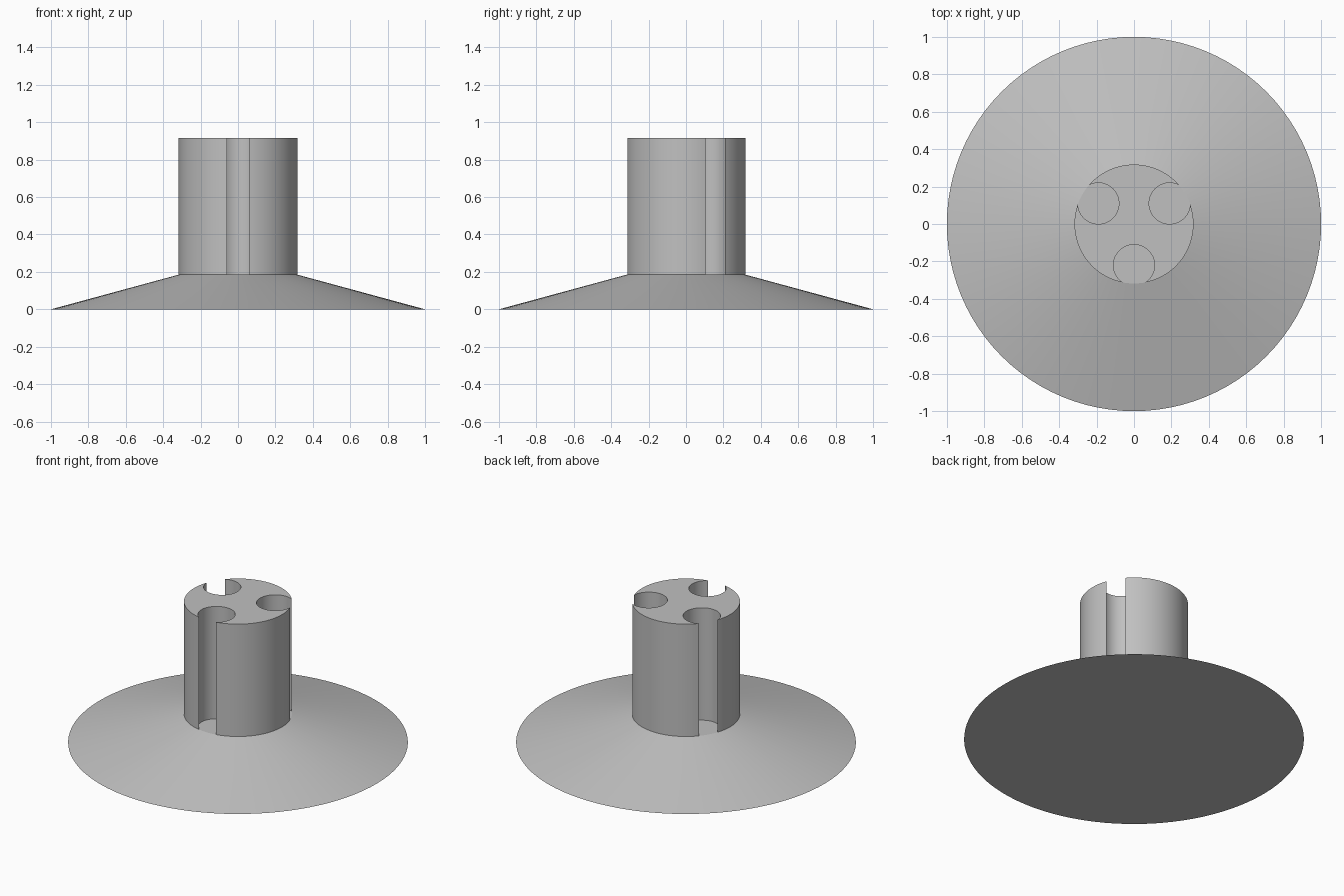
import bpy, bmesh, math

if "Cube" in bpy.data.objects:
    bpy.data.objects.remove(bpy.data.objects["Cube"])

HUB_R, HUB_BOTTOM, HUB_TOP = 0.318, 0.185, 0.915
SLOT_R, SLOT_DIST = 0.11, 0.22

grey = bpy.data.materials.new("light_grey")
grey.diffuse_color = (0.53, 0.53, 0.53, 1)
grey.use_nodes = True
grey.node_tree.nodes["Principled BSDF"].inputs["Base Color"].default_value = grey.diffuse_color


def finish(name, bm):
    bmesh.ops.recalc_face_normals(bm, faces=bm.faces)
    mesh = bpy.data.meshes.new(name)
    bm.to_mesh(mesh)
    bm.free()
    mesh.materials.append(grey)
    obj = bpy.data.objects.new(name, mesh)
    bpy.context.collection.objects.link(obj)
    bpy.ops.object.select_all(action='DESELECT')
    obj.select_set(True)
    bpy.context.view_layer.objects.active = obj
    bpy.ops.object.shade_smooth_by_angle(angle=math.radians(12))


def arc(cx, cy, r, a0, a1, n):
    return [(cx + r * math.cos(a0 + (a1 - a0) * i / n),
             cy + r * math.sin(a0 + (a1 - a0) * i / n)) for i in range(n + 1)]


# Shallow conical base with a flat underside
bm = bmesh.new()
bmesh.ops.create_cone(bm, cap_ends=True, segments=96, radius1=1, radius2=HUB_R, depth=HUB_BOTTOM)
bmesh.ops.translate(bm, verts=bm.verts, vec=(0, 0, HUB_BOTTOM / 2))
finish("base_flange", bm)

# Hub outline: three outer arcs joined by three round slots that break the rim
y_cut = (HUB_R**2 - SLOT_R**2 + SLOT_DIST**2) / (2 * SLOT_DIST)
half = math.acos(y_cut / HUB_R)                            # half opening seen from the hub axis
mouth = math.acos((y_cut - SLOT_DIST) / SLOT_R)            # half opening seen from the slot axis
outline = []
for k in range(3):
    a = math.radians(-90 + 120 * k)
    cx, cy = SLOT_DIST * math.cos(a), SLOT_DIST * math.sin(a)
    outline += arc(cx, cy, SLOT_R, a - mouth, a - 2 * math.pi + mouth, 40)
    outline += arc(0, 0, HUB_R, a + half, a + math.radians(120) - half, 28)[1:-1]

# Slotted hub
bm = bmesh.new()
bottom = bm.faces.new([bm.verts.new((x, y, HUB_BOTTOM)) for x, y in outline])
top = bmesh.ops.extrude_face_region(bm, geom=[bottom], use_keep_orig=True)
bmesh.ops.translate(bm, vec=(0, 0, HUB_TOP - HUB_BOTTOM),
                    verts=[v for v in top["geom"] if isinstance(v, bmesh.types.BMVert)])
finish("slotted_hub", bm)
